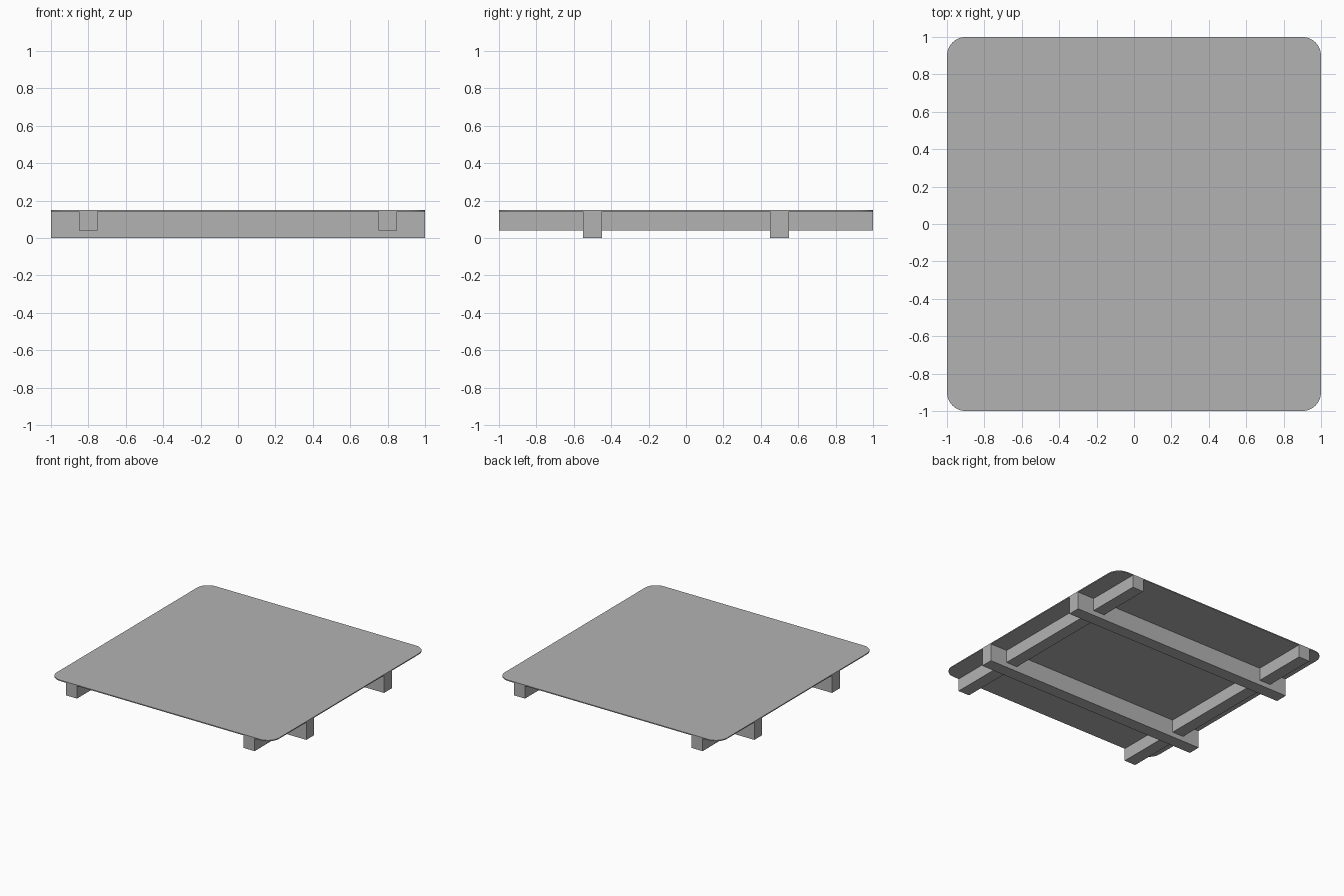
import bpy, bmesh, math

cube = bpy.data.objects.get("Cube")
if cube:
    bpy.data.objects.remove(cube, do_unlink=True)

# Single grey finish
grey = bpy.data.materials.new("light_grey")
grey.use_nodes = True
colour = (0.45, 0.45, 0.45, 1)
grey.diffuse_color = colour
grey.node_tree.nodes["Principled BSDF"].inputs["Base Color"].default_value = colour

TOP, UNDERSIDE = 0.15, 0.142
RADIUS, STEPS = 0.1, 8


def add_object(name, bm):
    bmesh.ops.recalc_face_normals(bm, faces=bm.faces)
    mesh = bpy.data.meshes.new(name)
    bm.to_mesh(mesh)
    bm.free()
    mesh.materials.append(grey)
    obj = bpy.data.objects.new(name, mesh)
    bpy.context.collection.objects.link(obj)
    return obj


def add_beam(name, centre, size):
    bm = bmesh.new()
    bmesh.ops.create_cube(bm, size=1)
    bmesh.ops.scale(bm, vec=size, verts=bm.verts)
    bmesh.ops.translate(bm, vec=centre, verts=bm.verts)
    return add_object(name, bm)


# Thin square top with rounded corners
bm = bmesh.new()
outline = []
for i, (sx, sy) in enumerate([(1, 1), (-1, 1), (-1, -1), (1, -1)]):
    for k in range(STEPS + 1):
        a = math.pi / 2 * (i + k / STEPS)
        outline.append(bm.verts.new((sx * (1 - RADIUS) + RADIUS * math.cos(a),
                                     sy * (1 - RADIUS) + RADIUS * math.sin(a),
                                     UNDERSIDE)))
face = bm.faces.new(outline)
result = bmesh.ops.extrude_face_region(bm, geom=[face], use_keep_orig=True)
raised = [g for g in result["geom"] if isinstance(g, bmesh.types.BMVert)]
bmesh.ops.translate(bm, vec=(0, 0, TOP - UNDERSIDE), verts=raised)
top = add_object("top_panel", bm)
bpy.ops.object.select_all(action='DESELECT')
top.select_set(True)
bpy.context.view_layer.objects.active = top
bpy.ops.object.shade_smooth_by_angle(angle=math.radians(30))

# Deep beams running side to side, reaching the ground
for name, y in (("front_cross_beam", -0.5), ("back_cross_beam", 0.5)):
    add_beam(name, (0, y, UNDERSIDE / 2), (2, 0.1, UNDERSIDE))

# Shallower beams running front to back
BOTTOM = 0.04
for name, x in (("right_rail", -0.8), ("left_rail", 0.8)):
    add_beam(name, (x, 0, (UNDERSIDE + BOTTOM) / 2), (0.1, 2, UNDERSIDE - BOTTOM))
